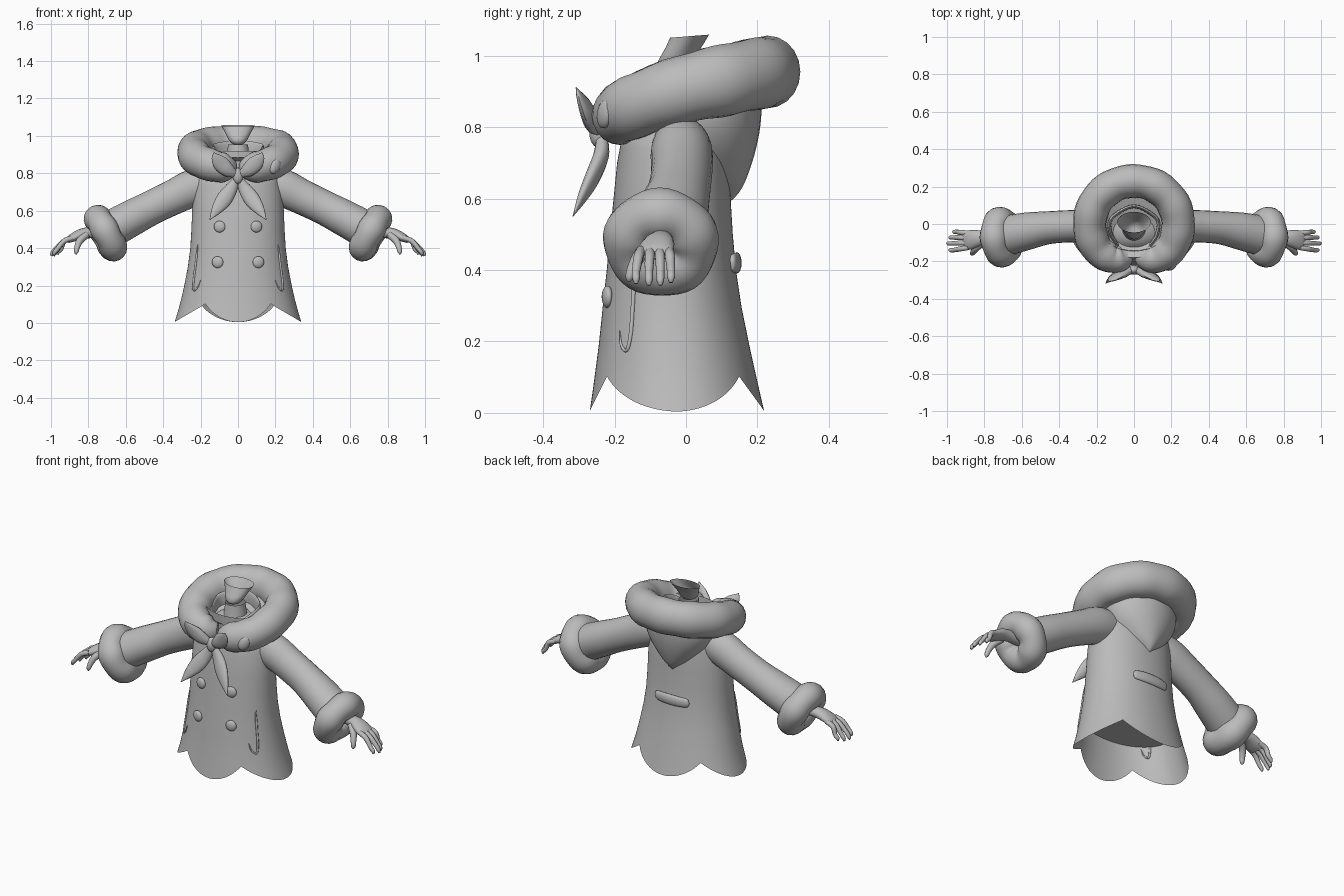
import bpy, bmesh, math
from mathutils import Vector

if "Cube" in bpy.data.objects:
    bpy.data.objects.remove(bpy.data.objects["Cube"])

grey = bpy.data.materials.new("light_grey")
grey.diffuse_color = (0.5, 0.5, 0.5, 1)
grey.use_nodes = True
grey.node_tree.nodes["Principled BSDF"].inputs["Base Color"].default_value = grey.diffuse_color


def finish(name, bm, angle=60):
    bmesh.ops.recalc_face_normals(bm, faces=bm.faces)
    me = bpy.data.meshes.new(name)
    bm.to_mesh(me)
    bm.free()
    ob = bpy.data.objects.new(name, me)
    bpy.context.collection.objects.link(ob)
    me.materials.append(grey)
    bpy.ops.object.select_all(action='DESELECT')
    bpy.context.view_layer.objects.active = ob
    ob.select_set(True)
    bpy.ops.object.shade_smooth_by_angle(angle=math.radians(angle))
    return ob


def skin(name, rings, cap=(True, True), closed=False, angle=60):
    """Bridge equal-sized rings of points into one surface."""
    bm = bmesh.new()
    vs = [[bm.verts.new(p) for p in r] for r in rings]
    n, m = len(vs[0]), len(vs)
    for i in range(m if closed else m - 1):
        a, b = vs[i], vs[(i + 1) % m]
        for j in range(n):
            k = (j + 1) % n
            bm.faces.new((a[j], a[k], b[k], b[j]))
    if not closed:
        if cap[0]:
            bm.faces.new(vs[0])
        if cap[1]:
            bm.faces.new(vs[-1])
    return finish(name, bm, angle)


def spline(keys, steps):
    """Catmull-Rom through tuples of any length."""
    k = [Vector(p) for p in keys]
    k = [k[0] * 2 - k[1]] + k + [k[-1] * 2 - k[-2]]
    out = []
    for i in range(1, len(k) - 2):
        a, b, c, d = k[i - 1:i + 3]
        for s in range(steps):
            t = s / steps
            out.append(0.5 * (2 * b + (c - a) * t + (2 * a - 5 * b + 4 * c - d) * t * t
                              + (3 * b - a - 3 * c + d) * t ** 3))
    return out + [k[-2]]


def tube(name, keys, up=(0, 0, 1), sx=1, steps=5, n=16, wobble=0):
    """Sweep an ellipse; each key is x, y, z, side radius, up radius."""
    pts = spline(keys, steps)
    rings = []
    for i, p in enumerate(pts):
        q, r = pts[min(i + 1, len(pts) - 1)], pts[max(i - 1, 0)]
        tan = Vector(q[:3]) - Vector(r[:3])
        side = tan.cross(Vector(up)).normalized()
        top = side.cross(tan).normalized()
        w = 1 + wobble * math.sin(i * 1.1)
        ring = []
        for j in range(n):
            t = math.tau * j / n
            v = Vector(p[:3]) + side * (math.cos(t) * max(p[3], .001) * w) \
                + top * (math.sin(t) * max(p[4], .001) * w)
            ring.append((v.x * sx, v.y, v.z))
        rings.append(ring)
    return skin(name, rings)


def blob(name, loc, size, rot=(0, 0, 0)):
    bm = bmesh.new()
    bmesh.ops.create_uvsphere(bm, u_segments=20, v_segments=12, radius=1)
    ob = finish(name, bm)
    ob.scale, ob.rotation_euler, ob.location = size, rot, loc
    return ob


# Coat profile: height, half width, front y, back y
PROFILE = [(0, .34, -.27, .22), (.1, .31, -.256, .197), (.2, .287, -.243, .175), (.3, .268, -.233, .155),
           (.4, .255, -.222, .14), (.5, .249, -.213, .131), (.6, .245, -.203, .125), (.7, .238, -.193, .12),
           (.77, .222, -.18, .112), (.82, .18, -.15, .1), (.86, .12, -.115, .08), (.89, .07, -.08, .05)]


def coat_point(t, z, off=0):
    for a, b in zip(PROFILE, PROFILE[1:]):
        if z <= b[0] or b is PROFILE[-1]:
            f = (z - a[0]) / (b[0] - a[0])
            _, rx, yf, yb = (u + (v - u) * f for u, v in zip(a, b))
            break
    power = lambda c: math.copysign(abs(c) ** .94, c)
    return Vector(((rx + off) * power(math.cos(t)),
                   (yf + yb) / 2 + ((yb - yf) / 2 + off) * power(math.sin(t)), z))


def hem(t):
    """Four rounded scallops meeting in raised notches."""
    a = math.degrees(t)
    notch = 51 if a < 180 else 57
    a %= 180
    a = min(a, 180 - a)
    d = (90 - a) / (90 - notch) if a > notch else a / notch
    return .004 + .098 * d ** 1.8


N = 120
angles = [math.tau * i / N for i in range(N)]
rings = []
for f in (0, .15, .3, .5, .75, 1):
    rings.append([coat_point(t, hem(t) + (.25 - hem(t)) * f) for t in angles])
for z in (.3, .4, .5, .6, .7, .74, .77, .8, .82, .84, .86, .89):
    rings.append([coat_point(t, z) for t in angles])
skin("coat_body", rings, cap=(False, True))
# Inner lining closing the coat above the hem
skin("coat_lining", [[coat_point(t, z, -.004) for t in angles] for z in (.232, .24)])

# Buttons on the front
for x, z in ((.097, .515), (.108, .325)):
    for s in (1, -1):
        t = min((math.tau * (.5 + i / 400) for i in range(200)),
                key=lambda a: abs(coat_point(a, z).x - s * x))
        blob("button", coat_point(t, z, .004), (.031, .015, .031), (0, 0, s * .2))

# Back strap
tube("back_strap", [(*coat_point(math.radians(a), .42, .004), r * .45, r)
                    for a, r in ((66, .004), (69, .024), (80, .029), (90, .03), (100, .029), (111, .024), (114, .004))])

# Side pockets: slim fold along a slit that curls forward at the bottom
for s in (1, -1):
    keys = [(*coat_point(math.radians(a), z, .001), r, r)
            for a, z, r in ((-33, .42, .002), (-33, .36, .006), (-33, .29, .006), (-34, .22, .006),
                            (-37, .175, .005), (-43, .19, .004), (-46, .23, .002))]
    tube("pocket_fold", keys, up=(0, 1, 0), sx=s, n=10)

# Hood pouch hanging at the back: height, half width, back y
bowl = []
for z, rx, yb in spline([(.588, .01, .11), (.597, .05, .13), (.63, .1, .157), (.68, .145, .178),
                         (.74, .185, .196), (.81, .208, .209), (.92, .212, .216)], 3):
    bowl.append([(rx * math.cos(t), .035 + (yb - .035) * math.sin(t),
                  z + .03 * abs(math.cos(t)) * (.92 - z) / .33) for t in angles[::3]])
skin("hood", bowl, cap=(True, False))
# Hood interior sloping down to the neck
skin("hood_inside", [[(rx * math.cos(t), y + ry * math.sin(t), z + .035 * math.sin(t)) for t in angles[::3]]
                     for rx, y, ry, z in ((.21, .02, .2, .92), (.16, .01, .15, .9), (.12, -.01, .105, .875),
                                          (.08, -.02, .07, .86))], cap=(False, False))

# Thick fur collar with both ends meeting at the front
half = [(.02, -.16, .83, .035, .04), (.065, -.18, .83, .07, .075), (.13, -.18, .84, .08, .085),
        (.205, -.12, .868, .087, .09), (.237, -.01, .905, .089, .095), (.21, .11, .932, .09, .1),
        (.12, .2, .95, .09, .1)]
loop = half + [(0, .23, .955, .089, .1)] + [(-p[0], *p[1:]) for p in reversed(half)]
tube("fur_collar", loop, n=20, wobble=.02)
blob("collar_pin", (.198, -.226, .838), (.03, .02, .043), (0, .45, .55))

# Inner standing collar behind the neck
half = [(.09, -.11, .86, .008, .03), (.125, -.05, .885, .01, .045), (.12, .03, .91, .01, .05)]
tube("inner_collar", half + [(0, .095, .925, .01, .05)] + [(-p[0], *p[1:]) for p in reversed(half)])

# Short neck and flared scoop above it: height, centre y, x radius, y radius, tilt
for name, keys in (("neck", [(.85, -.025, .07, .07, 0), (.9, -.025, .06, .06, 0), (.955, -.025, .053, .055, 0)]),
                   ("neck_scoop", [(.95, -.035, .012, .02, 0), (.96, -.034, .035, .04, 0),
                                   (.98, -.03, .05, .052, .05), (1.005, -.018, .063, .052, .08),
                                   (1.03, -.003, .076, .053, .08), (1.055, .01, .09, .055, .08)])):
    skin(name, [[(rx * math.cos(t), y + ry * math.sin(t), z + k * ry * math.sin(t)) for t in angles[::4]]
                for z, y, rx, ry, k in keys], cap=(name == "neck_scoop", False))


def leaf(name, keys, sx):
    """Pointed ribbon piece; keys hold x, y, z, half width, half thickness."""
    tube(name, keys, up=(0, -1, 0), sx=sx, n=12)


for s in (1, -1):
    # Bow loops and tails
    leaf("bow_loop", [(.005, -.24, .79, .014, .016), (.05, -.262, .815, .036, .022), (.09, -.28, .85, .042, .018),
                      (.118, -.297, .885, .026, .01), (.13, -.308, .912, .001, .001)], s)
    leaf("bow_tail", [(.005, -.235, .775, .014, .016), (.035, -.238, .72, .034, .022), (.075, -.262, .66, .042, .02),
                      (.115, -.29, .605, .028, .013), (.152, -.317, .55, .001, .001)], s)

    # Sleeve
    tube("sleeve", [(.15, -.015, .745, .08, .09), (.24, -.012, .722, .087, .1), (.34, -.012, .675, .086, .094),
                    (.46, -.02, .617, .088, .092), (.57, -.038, .56, .1, .097), (.68, -.062, .5, .105, .1),
                    (.72, -.07, .475, .09, .088)], sx=s, n=24)

    # Fur cuff
    axis = Vector((.88, -.06, -.47)).normalized()
    e1 = axis.cross(Vector((0, 0, 1))).normalized()
    e2 = e1.cross(axis)
    cuff = []
    for i in range(40):
        a = math.tau * i / 40
        d = e1 * math.cos(a) + e2 * math.sin(a)
        r = .072 + .003 * math.sin(5 * a)
        ring = []
        for j in range(16):
            b = math.tau * j / 16
            v = Vector((.707, -.07, .477)) + d * (.09 + r * math.cos(b)) + axis * (r * 1.02 * math.sin(b))
            ring.append((v.x * s, v.y, v.z))
        cuff.append(ring)
    skin("fur_cuff", cuff, closed=True)

    # Hand: palm, four fingers, thumb
    tube("palm", [(.72, -.07, .485, .034, .032), (.79, -.07, .483, .034, .03), (.84, -.077, .475, .045, .028),
                  (.885, -.086, .455, .052, .022), (.91, -.09, .44, .046, .014)], sx=s)
    for y0, y1, x, z in ((-.048, -.042, .965, .365), (-.074, -.072, .985, .357),
                         (-.1, -.104, .997, .357), (-.126, -.14, .985, .362)):
        tube("finger", [(.885, y0, .455, .014, .014), (.93, (y0 + y1) / 2, .437, .014, .014),
                        (x - .02, y1, (z + .43) / 2, .012, .012), (x - .004, y1, z + .015, .011, .011),
                        (x, y1, z, .005, .005)], up=(0, 1, 0), sx=s, n=10, steps=4)
    tube("thumb", [(.81, -.1, .472, .02, .02), (.845, -.13, .44, .019, .019), (.86, -.15, .405, .015, .015),
                   (.865, -.158, .38, .012, .012), (.866, -.16, .367, .004, .004)], up=(0, 1, 0), sx=s, n=10)

# Bow knot
blob("bow_knot", (0, -.245, .785), (.028, .026, .042))
